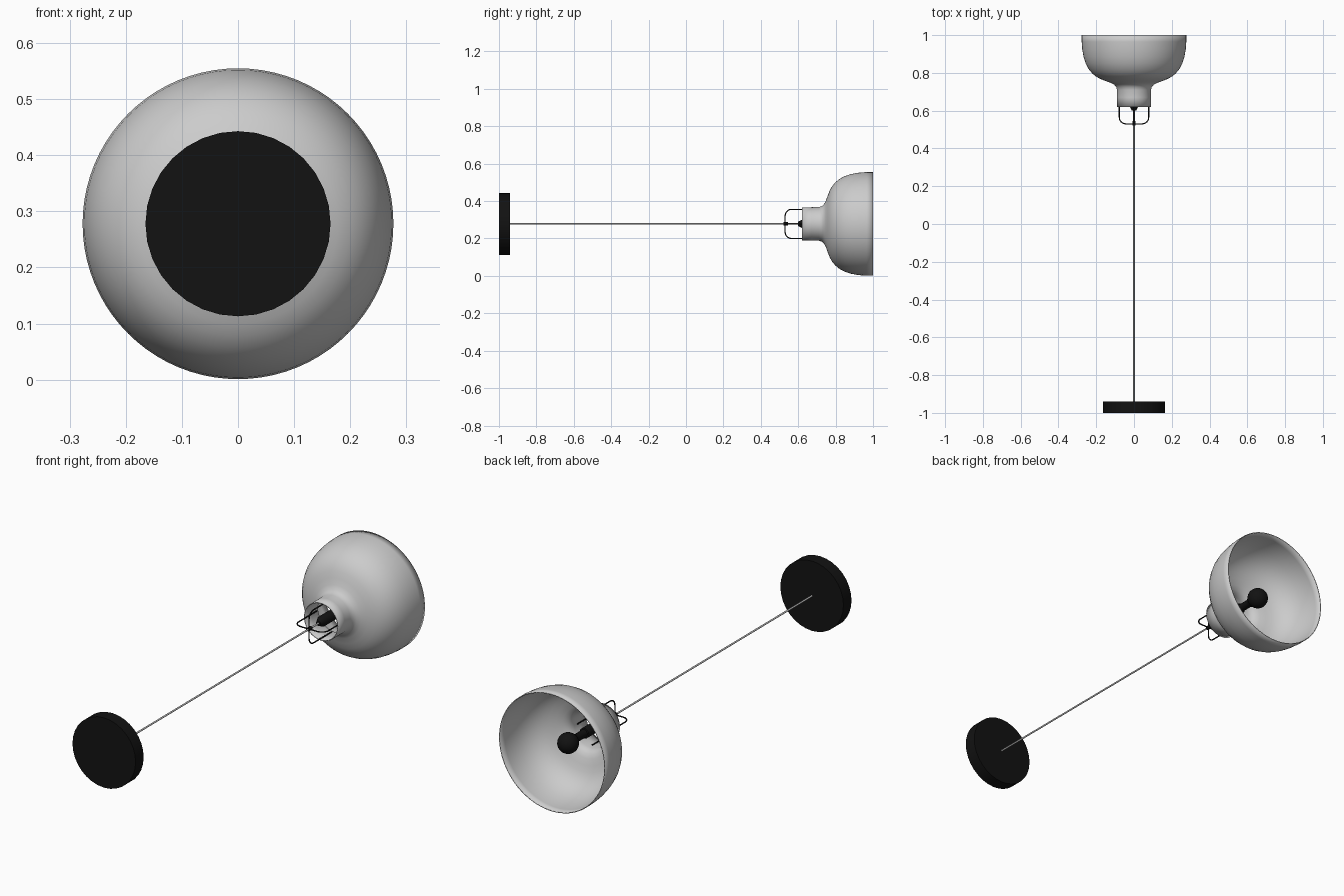
import bpy, bmesh
from math import sin, cos, pi, radians
from mathutils import Vector

if "Cube" in bpy.data.objects:
    bpy.data.objects.remove(bpy.data.objects["Cube"])

CZ = 0.278  # height of the lamp axis, which runs along y


def material(name, rgb):
    m = bpy.data.materials.new(name)
    m.diffuse_color = (*rgb, 1)
    m.use_nodes = True
    m.node_tree.nodes["Principled BSDF"].inputs["Base Color"].default_value = m.diffuse_color
    return m


black = material("black", (0.006, 0.006, 0.006))


def lathe(name, profile, segs=64, mat=None, thickness=0, angle=40):
    """Revolve (y, radius) points around the lamp axis; radius 0 closes the end."""
    bm = bmesh.new()
    rings = []
    for y, r in profile:
        if r == 0:
            rings.append([bm.verts.new((0, y, CZ))] * segs)
        else:
            rings.append([bm.verts.new((r * cos(2 * pi * i / segs), y, CZ + r * sin(2 * pi * i / segs)))
                          for i in range(segs)])
    for a, b in zip(rings, rings[1:]):
        for i in range(segs):
            j = (i + 1) % segs
            bm.faces.new(list(dict.fromkeys((a[i], a[j], b[j], b[i]))))
    bmesh.ops.recalc_face_normals(bm, faces=bm.faces)
    me = bpy.data.meshes.new(name)
    bm.to_mesh(me)
    bm.free()
    ob = bpy.data.objects.new(name, me)
    bpy.context.collection.objects.link(ob)
    if mat:
        me.materials.append(mat)
    if thickness:
        s = ob.modifiers.new("wall", 'SOLIDIFY')
        s.thickness = thickness
        s.offset = -1
    bpy.ops.object.select_all(action='DESELECT')
    ob.select_set(True)
    bpy.context.view_layer.objects.active = ob
    bpy.ops.object.shade_smooth_by_angle(angle=radians(angle))
    return ob


def wire(name, points, radius, mat):
    cu = bpy.data.curves.new(name, 'CURVE')
    cu.dimensions = '3D'
    cu.bevel_depth = radius
    cu.bevel_resolution = 2
    cu.use_fill_caps = True
    sp = cu.splines.new('POLY')
    sp.points.add(len(points) - 1)
    for p, co in zip(sp.points, points):
        p.co = (*co, 1)
    cu.materials.append(mat)
    ob = bpy.data.objects.new(name, cu)
    bpy.context.collection.objects.link(ob)


# ceiling plate and hanging cord
lathe("ceiling_plate", [(-1, 0), (-1, 0.165), (-0.94, 0.165), (-0.94, 0)], 32, black)
lathe("cord", [(-0.945, 0), (-0.945, 0.004), (0.62, 0.004), (0.62, 0)], 12)

# bell shade, open at both ends
lathe("shade", [(0.62, 0.089), (0.67, 0.089), (0.71, 0.09), (0.725, 0.094), (0.737, 0.104),
                (0.747, 0.122), (0.757, 0.15), (0.768, 0.178), (0.78, 0.2), (0.797, 0.221),
                (0.82, 0.24), (0.85, 0.256), (0.885, 0.267), (0.925, 0.274),
                (0.965, 0.277), (1.0, 0.277)], 80, thickness=0.004)

# wire cage: two crossed U-shaped loops with rounded corners
R, TOP, C = 0.078, 0.53, 0.035
half = [(R, 0.70)] + [(R - C + C * cos(t * pi / 12), TOP + C - C * sin(t * pi / 12)) for t in range(7)]
loop = half + [(-r, y) for r, y in reversed(half)]
for k in range(2):
    a = k * pi / 2
    wire(f"cage_wire_{k + 1}", [(r * cos(a), y, CZ + r * sin(a)) for r, y in loop], 0.003, black)

# hub where the cord meets the cage
lathe("cage_hub", [(0.522, 0), (0.522, 0.009), (0.545, 0.009), (0.545, 0)], 16, black)

# socket and round bulb
lathe("socket", [(0.60, 0), (0.60, 0.012), (0.625, 0.024), (0.76, 0.024), (0.765, 0)], 24, black)
ball = [(0.88 - 0.047 * cos(i * pi / 14), 0.047 * sin(i * pi / 14)) for i in range(3, 14)]
lathe("bulb", [(0.755, 0), (0.755, 0.018), (0.82, 0.018)] + ball + [(0.927, 0)], 32, black)
